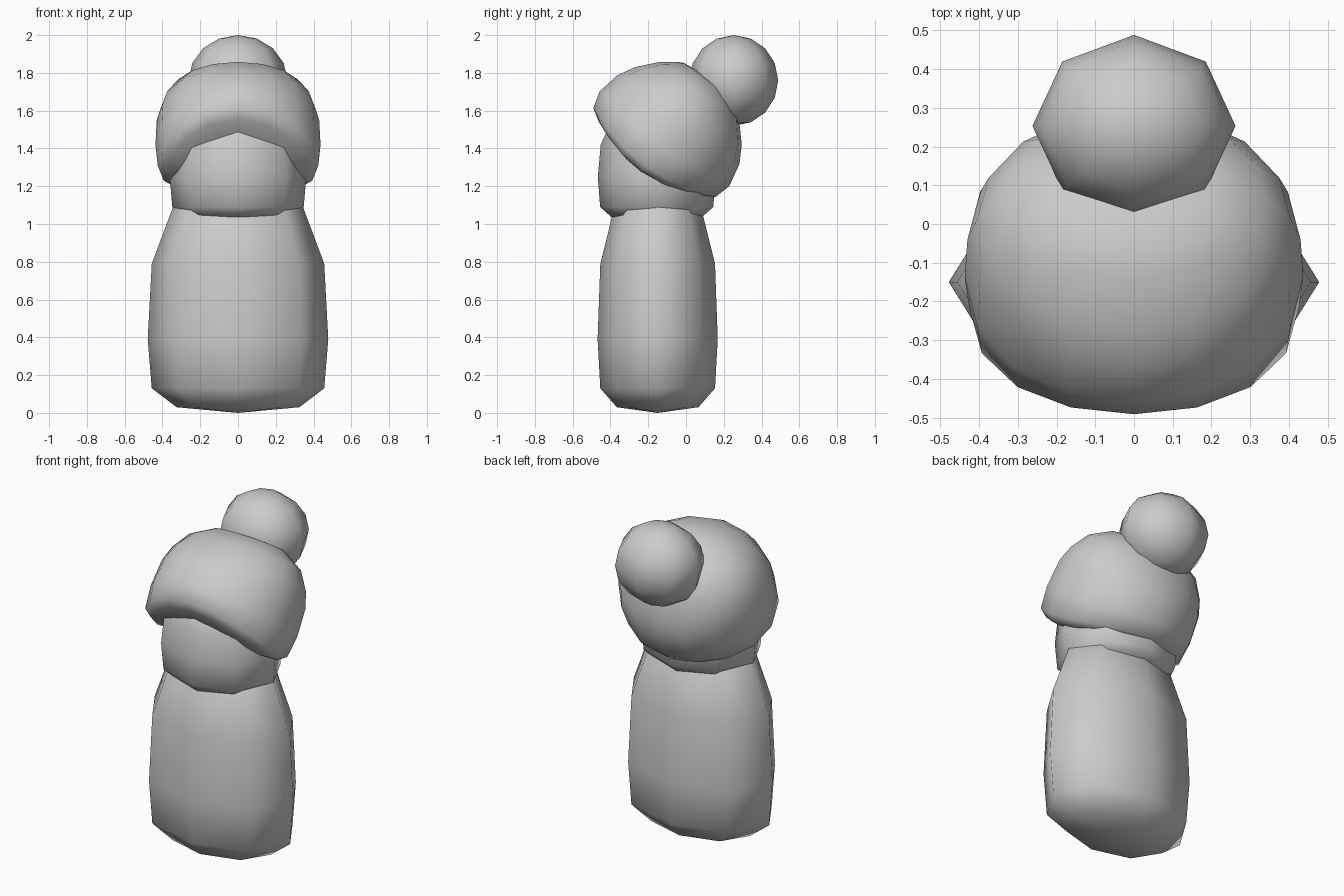
import bpy, bmesh, math

old = bpy.data.objects.get("Cube")
if old:
    bpy.data.objects.remove(old, do_unlink=True)

grey = bpy.data.materials.new("plain grey")
grey.use_nodes = True
COLOUR = (0.6, 0.6, 0.6, 1)
grey.diffuse_color = COLOUR
grey.node_tree.nodes["Principled BSDF"].inputs["Base Color"].default_value = COLOUR


def skin(name, rings, bottom, top, sides, location, tilt=0):
    """Join oval rings (x radius, y radius, height, sag at the sides) between two poles."""
    bm = bmesh.new()
    loops = [[bm.verts.new((0, 0, bottom))] * sides]
    for rx, ry, z, sag in rings:
        turn = [(math.cos(math.tau * i / sides), math.sin(math.tau * i / sides))
                for i in range(sides)]
        loops.append([bm.verts.new((rx * c, ry * s, z - sag * c * c)) for c, s in turn])
    loops.append([bm.verts.new((0, 0, top))] * sides)
    for low, high in zip(loops, loops[1:]):
        for i in range(sides):
            j = (i + 1) % sides
            corners = dict.fromkeys((low[i], low[j], high[j], high[i]))
            bm.faces.new(list(corners))
    bmesh.ops.recalc_face_normals(bm, faces=bm.faces)
    for face in bm.faces:
        face.smooth = True
    mesh = bpy.data.meshes.new(name)
    bm.to_mesh(mesh)
    bm.free()
    mesh.materials.append(grey)
    obj = bpy.data.objects.new(name, mesh)
    obj.location = location
    obj.rotation_euler.x = tilt
    bpy.context.collection.objects.link(obj)


def oval(rx, ry, profile):
    """Rings of one oval outline, scaled at each (scale, height)."""
    return [(rx * k, ry * k, z, 0) for k, z in profile]


# Oval bottle-shaped body
skin("body", oval(0.478, 0.318, [(0.68, 0.03), (0.955, 0.13), (1, 0.39), (0.955, 0.79),
                                 (0.72, 1.09), (0.4, 1.2)]),
     0, 1.22, 8, (0, -0.15, 0))

# Head, mostly covered by the hair
skin("head", oval(0.362, 0.312, [(0.77, 1.037), (0.96, 1.09), (1, 1.25), (0.95, 1.42),
                                 (0.75, 1.56)]),
     1.03, 1.62, 8, (0, -0.155, 0))

# Cap of hair, broad across, drooping at the sides and tipped back
skin("hair", [(0.24, 0.2, -0.225, 0.04), (0.38, 0.345, -0.175, 0.085),
              (0.425, 0.4, -0.14, 0.085), (0.437, 0.425, -0.05, 0.04),
              (0.43, 0.4, 0.075, 0), (0.405, 0.35, 0.165, 0),
              (0.345, 0.26, 0.265, 0), (0.22, 0.16, 0.335, 0)],
     -0.235, 0.355, 16, (0, -0.085, 1.491), math.radians(-36))

# Round bun behind the crown
steps = [math.pi * i / 8 for i in range(1, 8)]
skin("bun", oval(0.262, 0.235, [(math.sin(a), -0.24 * math.cos(a)) for a in steps]),
     -0.24, 0.24, 8, (0, 0.253, 1.76))
